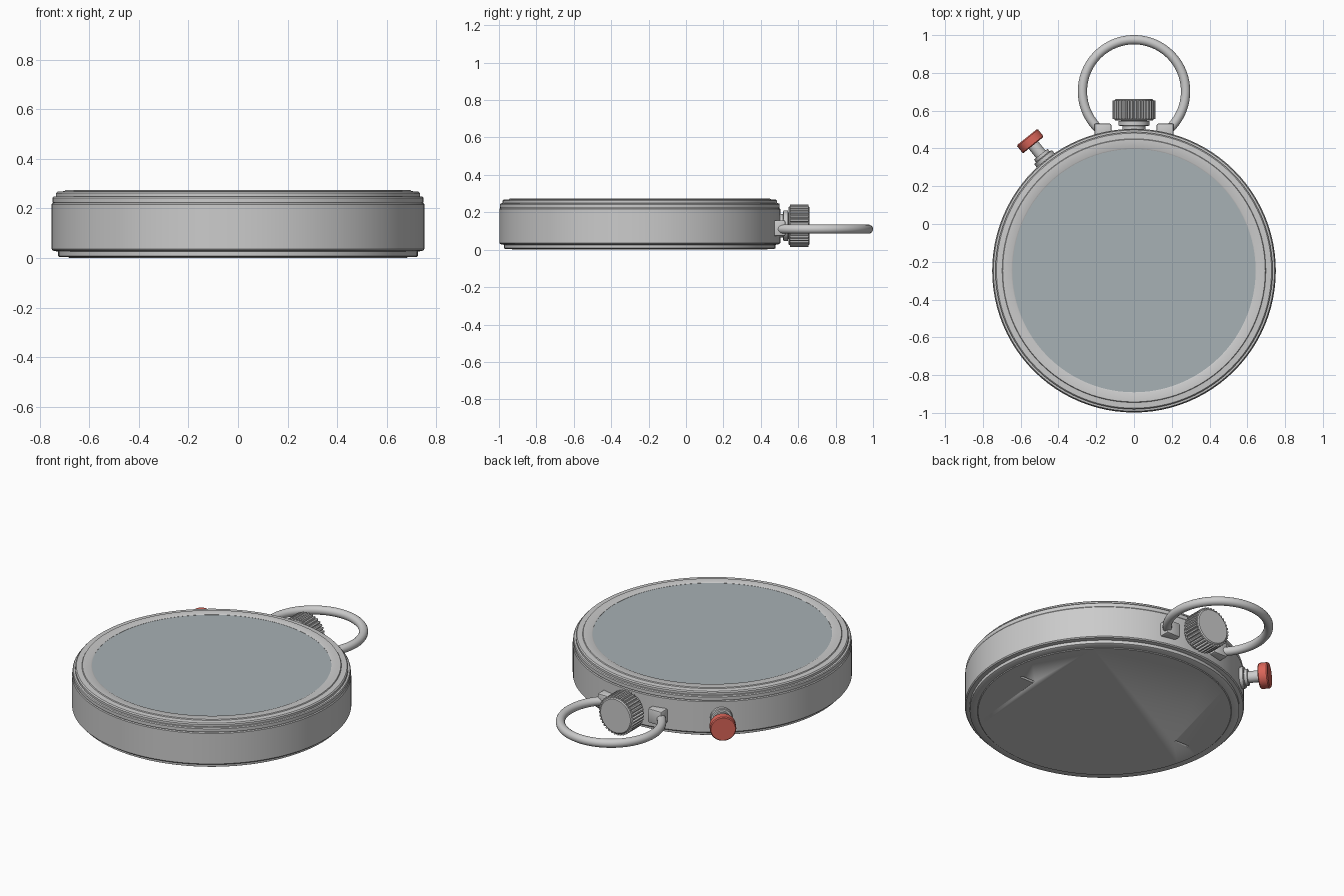
import bpy, bmesh, math
from mathutils import Matrix, Vector

if "Cube" in bpy.data.objects:
    bpy.data.objects.remove(bpy.data.objects["Cube"])

CENTRE = Vector((0, -0.247, 0))


def material(name, colour):
    m = bpy.data.materials.new(name)
    m.diffuse_color = (*colour, 1)
    m.use_nodes = True
    m.node_tree.nodes["Principled BSDF"].inputs["Base Color"].default_value = m.diffuse_color
    return m


def finish(name, bm, matrix=Matrix(), mat=None):
    bmesh.ops.recalc_face_normals(bm, faces=bm.faces)
    me = bpy.data.meshes.new(name)
    bm.to_mesh(me)
    bm.free()
    me.shade_smooth()
    me.set_sharp_from_angle(angle=math.radians(30))
    ob = bpy.data.objects.new(name, me)
    ob.matrix_world = matrix
    bpy.context.collection.objects.link(ob)
    if mat:
        me.materials.append(mat)
    return ob


def lathe(name, profile, matrix, seg=64, mat=None, closed=False):
    """Spin (radius, height) points round z; cap the ends, or join them if closed."""
    bm = bmesh.new()
    rings = [[bm.verts.new((r * math.cos(2 * math.pi * i / seg),
                            r * math.sin(2 * math.pi * i / seg), z))
              for i in range(seg)] for r, z in profile]
    pairs = list(zip(rings, rings[1:]))
    if closed:
        pairs.append((rings[-1], rings[0]))
    else:
        bm.faces.new(rings[0])
        bm.faces.new(rings[-1])
    for a, b in pairs:
        for i in range(seg):
            j = (i + 1) % seg
            bm.faces.new((a[i], a[j], b[j], b[i]))
    return finish(name, bm, matrix, mat)


def box(name, size, loc, bevel=0.0):
    bm = bmesh.new()
    bmesh.ops.create_cube(bm, size=1)
    bmesh.ops.scale(bm, vec=size, verts=bm.verts)
    if bevel:
        bmesh.ops.bevel(bm, geom=bm.edges[:], offset=bevel, segments=2,
                        affect='EDGES', profile=0.5)
    return finish(name, bm, Matrix.Translation(loc))


def outward(angle, z):
    """Frame at the case axis whose z points radially, angle measured from +y."""
    return (Matrix.Translation(CENTRE + Vector((0, 0, z)))
            @ Matrix.Rotation(math.radians(angle), 4, 'Z')
            @ Matrix.Rotation(-math.pi / 2, 4, 'X'))


upright = Matrix.Translation(CENTRE)
red = material("red", (0.7, 0.13, 0.1))
glass_grey = material("glass_grey", (0.39, 0.44, 0.46))

# Case, bezel, glass
lathe("case_body", [(0.725, 0.026), (0.746, 0.03), (0.751, 0.036),
                    (0.751, 0.217), (0.747, 0.222)], upright, 96)
lathe("bezel", [(0.644, 0.22), (0.744, 0.22), (0.748, 0.226), (0.748, 0.243),
                (0.744, 0.248), (0.734, 0.249), (0.734, 0.262), (0.728, 0.268),
                (0.698, 0.270), (0.695, 0.275), (0.65, 0.275), (0.644, 0.272)],
      upright, 96, closed=True)
lathe("glass", [(0.644, 0.222), (0.644, 0.271)], upright, 96, glass_grey)

# Back cover with two opening slots
cover = lathe("back_cover", [(0.68, 0), (0.684, 0.004), (0.72, 0.005),
                             (0.725, 0.008), (0.725, 0.032)], upright, 96)
for side in (-1, 1):
    cutter = box("slot_cutter", (0.09, 0.016, 0.03), CENTRE + Vector((side * 0.54, 0, 0)))
    cutter.hide_render = True
    cutter.hide_viewport = True
    cut = cover.modifiers.new("slot", 'BOOLEAN')
    cut.operation = 'DIFFERENCE'
    cut.solver = 'EXACT'
    cut.object = cutter

# Crown stem and knurled crown
crown_frame = outward(0, 0.128)
lathe("crown_stem", [(0.062, 0.70), (0.062, 0.765), (0.082, 0.768),
                     (0.082, 0.792), (0.06, 0.795), (0.06, 0.81)], crown_frame, 40)
lathe("crown_core", [(0.098, 0.795), (0.104, 0.8), (0.104, 0.903), (0.098, 0.908)],
      crown_frame, 48)
bm = bmesh.new()
TEETH = 36
loops = []
for z in (0.802, 0.902):
    loops.append([bm.verts.new((r * math.cos(a), r * math.sin(a), z))
                  for k in range(TEETH)
                  for r, t in ((0.105, 0.0), (0.114, 0.25), (0.114, 0.65), (0.105, 0.9))
                  for a in [2 * math.pi * (k + t) / TEETH]])
n = len(loops[0])
for i in range(n):
    j = (i + 1) % n
    bm.faces.new((loops[0][i], loops[0][j], loops[1][j], loops[1][i]))
bm.faces.new(loops[0])
bm.faces.new(loops[1])
finish("crown_knurl", bm, crown_frame)

# Side push button
button_frame = outward(38.7, 0.125)
lathe("button_collar", [(0.06, 0.72), (0.06, 0.768), (0.056, 0.772),
                        (0.046, 0.773), (0.046, 0.79)], button_frame, 32)
lathe("button_stem", [(0.032, 0.72), (0.032, 0.86)], button_frame, 32)
lathe("button_head", [(0.066, 0.852), (0.071, 0.857), (0.071, 0.9), (0.066, 0.906)],
      button_frame, 40, red)

# Bow ring, open at the bottom where its ends sit in the lugs
bm = bmesh.new()
R, r, steps, sides = 0.273, 0.0245, 72, 16
start, end = math.radians(-52), math.radians(232)
rings = []
for i in range(steps + 1):
    a = start + (end - start) * i / steps
    radial = Vector((math.cos(a), math.sin(a), 0))
    rings.append([bm.verts.new(radial * (R + r * math.cos(b)) + Vector((0, 0, r * math.sin(b))))
                  for k in range(sides) for b in [2 * math.pi * k / sides]])
for p, q in zip(rings, rings[1:]):
    for k in range(sides):
        m = (k + 1) % sides
        bm.faces.new((p[k], p[m], q[m], q[k]))
bm.faces.new(rings[0])
bm.faces.new(rings[-1])
finish("bow_ring", bm, Matrix.Translation((0, 0.7025, 0.11)))

# Lugs holding the bow
for side in (-1, 1):
    box("bow_lug", (0.09, 0.085, 0.085), (side * 0.165, 0.489, 0.115), 0.008)
